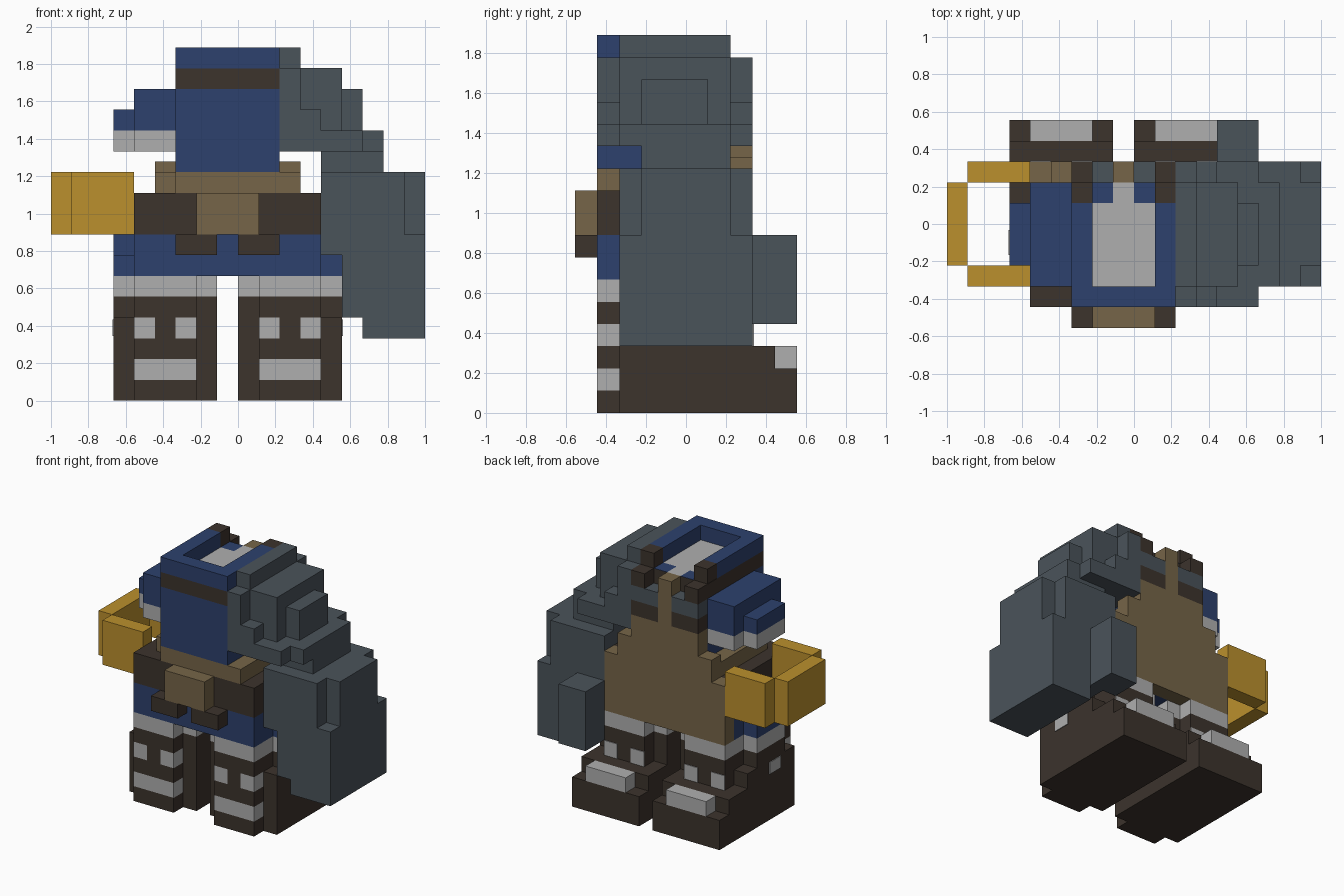
import bpy, bmesh

if "Cube" in bpy.data.objects:
    bpy.data.objects.remove(bpy.data.objects["Cube"])

U = 1 / 9  # one block


def lin(c):
    c /= 255
    return c / 12.92 if c <= 0.04045 else ((c + 0.055) / 1.055) ** 2.4


def material(name, r, g, b):
    m = bpy.data.materials.new(name)
    m.diffuse_color = (lin(r), lin(g), lin(b), 1)
    m.use_nodes = True
    m.node_tree.nodes["Principled BSDF"].inputs["Base Color"].default_value = m.diffuse_color
    return m


BLUE = material("navy_cloth", 45, 65, 109)
SLATE = material("slate_metal", 74, 83, 90)
DARK = material("dark_leather", 60, 51, 44)
TAN = material("tan_leather", 118, 101, 72)
GRAY = material("light_gray", 175, 175, 175)
GOLD = material("gold", 187, 144, 45)


def part(name, mat, *boxes):
    """One object made of boxes given in blocks: x0, x1, y0, y1, z0, z1."""
    bm = bmesh.new()
    for x0, x1, y0, y1, z0, z1 in boxes:
        vs = bmesh.ops.create_cube(bm, size=1)["verts"]
        for v in vs:
            v.co.x = (x1 if v.co.x > 0 else x0) * U
            v.co.y = (y1 if v.co.y > 0 else y0) * U
            v.co.z = (z1 if v.co.z > 0 else z0) * U
    me = bpy.data.meshes.new(name)
    bm.to_mesh(me)
    bm.free()
    me.materials.append(mat)
    ob = bpy.data.objects.new(name, me)
    bpy.context.collection.objects.link(ob)
    return ob


def flip(boxes):
    """Mirror boxes across the middle of the body at x = -0.5."""
    return [(-1 - b[1], -1 - b[0], *b[2:]) for b in boxes]


def pair(name, mat, *boxes):
    part("left_" + name, mat, *boxes)
    part("right_" + name, mat, *flip(boxes))


# Boots: dark body with lighter stripes on the shin block
pair("boot", DARK,
     (-6, -1, -3, 4, 0, 3), (-6, -1, 4, 5, 0, 2),
     (-6, -1, -3, 2, 3, 4), (-5, -1, -3, 2, 4, 5), (-6, -5, -2, 1, 4, 5),
     (-5, -2, 2, 3, 3, 5))
pair("shin_block", DARK,
     (-5, -2, -4, -3, 0, 1), (-5, -2, -4, -3, 2, 3),
     (-4, -3, -4, -3, 3, 4), (-5, -2, -4, -3, 4, 5))
pair("shin_stripe", GRAY,
     (-5, -2, -4, -3, 1, 2), (-5, -4, -4, -3, 3, 4), (-3, -2, -4, -3, 3, 4))
pair("toe_cap", GRAY, (-5, -2, 4, 5, 2, 3))
t = 0.05
pair("boot_eyelets", GRAY,
     (-5, -4, 3, 3 + t, 3, 4), (-3, -2, 3, 3 + t, 3, 4),
     (-6 - t, -6, -1.5, -0.3, 3.1, 3.9))
pair("boot_cuff", GRAY,
     (-5, -1, -3, 2, 5, 6), (-5, -2, -4, 3, 5, 6), (-6, -5, -2, 1, 5, 6))

# Skirt of the coat
part("coat_skirt", BLUE,
     (-5, 4, -4, 2, 6, 8), (-6, -5, -2, 1, 6, 7), (4, 5, -2, 1, 6, 7),
     (-6, -5, -1, 0, 7, 8), (4, 5, -1, 0, 7, 8))

# Belt, buckle and pouches
part("belt", DARK, (-5, 4, -4, 2, 8, 10))
part("buckle", TAN, (-2, 1, -5, -4, 8, 10))
part("pouches", DARK, (-3, -1, -5, -4, 7, 8), (0, 2, -5, -4, 7, 8))
part("waist_wrap", TAN, (-3, 2, -4, 2, 10, 11), (-4, -3, -3, 2, 10, 11),
     (2, 3, -4, 2, 10, 11))

# Stepped panel on the back
part("back_panel", TAN,
     (-5, 4, 2, 3, 6, 10), (-4, 3, 2, 3, 10, 11.5),
     (-3, 2, 2, 3, 11.5, 13), (-1, 0, 2, 3, 13, 16))
pair("back_strap_low", DARK, (-3, -1, 2, 3, 13, 14))
pair("back_strap_mid", SLATE, (-3, -1, 2, 3, 14, 15))
pair("back_strap_post", DARK, (-3, -2, 2, 3, 15, 16), (-3, -2, 1, 2, 16, 17))

# Chest, dark band and open collar
part("chest", BLUE, (-3, 2, -4, 2, 11, 15))
part("chest_band", DARK, (-3, 2, -4, 2, 15, 15.98))
part("collar", BLUE, (-3, 2, -4, -3, 15.98, 17),
     (-3, -2, -3, 1, 15.98, 17), (1, 2, -3, 1, 15.98, 17))
part("collar_lining", GRAY, (-2, 1, -3, 1, 15.98, 16), (-1, 0, 1, 2, 15.98, 16))
pair("collar_patch", BLUE, (-2, -1, 1, 2, 15.98, 16))

# Cloth shoulder
part("left_shoulder", BLUE, (-5, -3, -3, 2, 13, 15), (-6, -5, -2, 1, 13, 14))
part("left_shoulder_trim", GRAY, (-5, -3, -3, 2, 12, 13), (-6, -5, -2, 1, 12, 13))

# Ring-shaped glove
part("left_gauntlet", GOLD, (-9, -8, -2, 2, 8, 11),
     (-8, -5, -3, -2, 8, 11), (-8, -5, 2, 3, 8, 11))

# Armoured shoulder, stepped down toward the outside
part("right_shoulder", SLATE,
     (2, 3, -3, 2, 16, 17), (2, 5, -3, 2, 13, 16), (2, 7, -3, 2, 12, 13),
     (5, 6, -2, 1, 13, 15), (4, 7, -2, 2, 11, 12))
for name, y in (("front", -4), ("back", 2)):
    part("right_shoulder_" + name, SLATE,
         (2, 3, y, y + 1, 14, 16), (2, 4, y, y + 1, 13, 14), (2, 6, y, y + 1, 12, 13))

# Heavy armoured arm
part("right_arm", SLATE,
     (4, 8, -3, 3, 8, 11), (8, 9, -2, 2, 8, 11), (4, 9, -3, 3, 7, 8),
     (5, 9, -3, 3, 4, 7), (6, 9, -3, 3, 3, 4), (4, 6, 3, 5, 4, 8))
